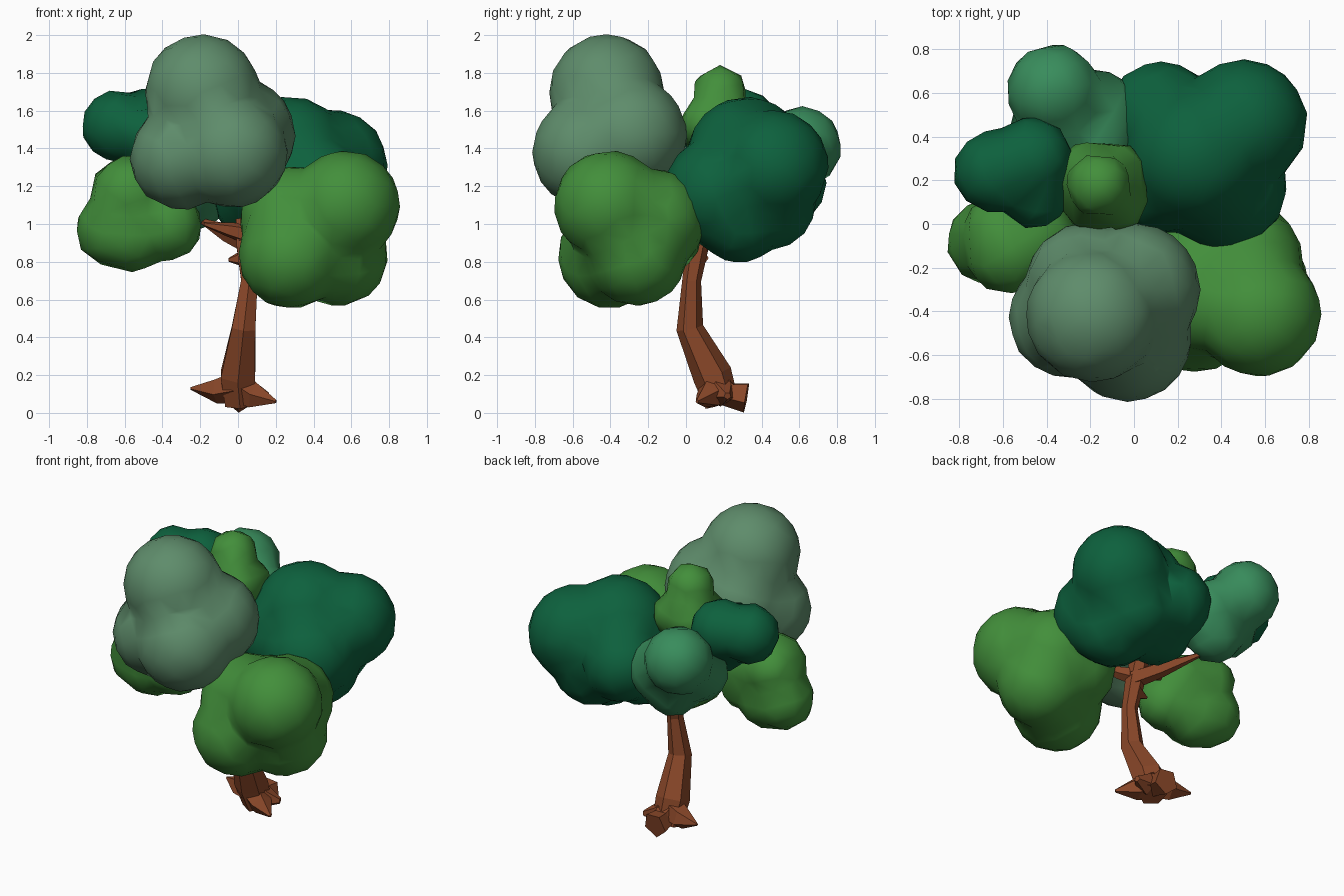
import bpy, bmesh
from mathutils import Vector, Matrix


def material(name, rgb):
    m = bpy.data.materials.new(name)
    lin = [c / 12.92 if c < 0.04 else ((c + 0.055) / 1.055) ** 2.4 for c in rgb]
    m.diffuse_color = (*lin, 1)
    return m


def add_object(name, bm, mat):
    me = bpy.data.meshes.new(name)
    bmesh.ops.recalc_face_normals(bm, faces=bm.faces[:])
    for f in bm.faces:
        f.smooth = True
    bm.to_mesh(me)
    bm.free()
    ob = bpy.data.objects.new(name, me)
    me.materials.append(mat)
    bpy.context.collection.objects.link(ob)
    return ob


def foliage(name, mat, blobs):
    """Clump of balls (x, y, z, radius) melted into one soft low-poly skin."""
    bm = bmesh.new()
    for x, y, z, r in blobs:
        bmesh.ops.create_icosphere(bm, subdivisions=3, radius=r * 1.02,
                                   matrix=Matrix.Translation((x, y, z)))
    ob = add_object(name, bm, mat)
    rm = ob.modifiers.new("Melt", 'REMESH')
    rm.mode = 'VOXEL'
    rm.voxel_size = 0.03
    rm.use_smooth_shade = True
    sm = ob.modifiers.new("Soften", 'SMOOTH')
    sm.factor = 0.5
    sm.iterations = 3
    dc = ob.modifiers.new("Low poly", 'DECIMATE')
    dc.ratio = 0.06


def tube(bm, path, sides=6):
    """Faceted limb through points (x, y, z, radius)."""
    pts = [Vector(p[:3]) for p in path]
    rings = []
    for i, p in enumerate(pts):
        d = pts[min(i + 1, len(pts) - 1)] - pts[max(i - 1, 0)]
        rot = Vector((0, 0, 1)).rotation_difference(d).to_matrix().to_4x4()
        mat = Matrix.Translation(p) @ rot
        ring = bmesh.ops.create_circle(bm, segments=sides, radius=path[i][3], matrix=mat)
        rings.append(ring["verts"])
    for a, b in zip(rings, rings[1:]):
        for i in range(sides):
            j = (i + 1) % sides
            bm.faces.new((a[i], a[j], b[j], b[i]))
    bm.faces.new(rings[0])
    bm.faces.new(rings[-1])


bark = material("bark", (0.54, 0.28, 0.16))
sage = material("sage", (0.37, 0.55, 0.42))
leaf = material("leaf", (0.26, 0.56, 0.23))
pine = material("pine", (0.05, 0.38, 0.24))
fern = material("fern", (0.22, 0.55, 0.36))

# trunk with two branches and a small knot
bm = bmesh.new()
tube(bm, [(0.01, 0.19, 0.05, 0.09), (0.0, 0.14, 0.20, 0.105), (0.03, 0.02, 0.45, 0.072),
          (0.06, 0.03, 0.70, 0.05), (0.045, 0.06, 0.88, 0.06), (0.04, 0.10, 1.02, 0.06)])
tube(bm, [(0.06, 0.06, 0.90, 0.06), (-0.05, 0.20, 0.95, 0.05), (-0.20, 0.42, 1.02, 0.012)], 5)
tube(bm, [(0.04, 0.07, 0.92, 0.055), (0.12, 0.0, 0.95, 0.04), (0.2, -0.08, 1.0, 0.01)], 5)
tube(bm, [(0.04, 0.06, 0.95, 0.055), (-0.05, 0.05, 0.97, 0.04), (-0.18, 0.04, 1.0, 0.01)], 5)
tube(bm, [(0.05, 0.06, 0.82, 0.06), (-0.05, 0.06, 0.81, 0.01)], 5)

# roots
for tip, r in [((-0.25, 0.24, 0.13), 0.008), ((0.20, 0.06, 0.06), 0.01),
               ((0.01, 0.32, 0.085), 0.085), ((0.16, 0.22, 0.09), 0.02)]:
    mid = Vector((0, 0.17, 0.11)).lerp(Vector(tip), 0.45)
    tube(bm, [(0.0, 0.16, 0.14, 0.09), (*mid, 0.07), (*tip, r)], 5)
add_object("trunk", bm, bark).data.shade_flat()

# foliage clumps
foliage("front_top_foliage", sage, [
    (-0.19, -0.42, 1.70, 0.30), (0.0, -0.30, 1.47, 0.30), (-0.03, -0.52, 1.38, 0.29),
    (-0.30, -0.43, 1.35, 0.27), (-0.22, -0.27, 1.45, 0.27)])
foliage("front_right_foliage", leaf, [
    (0.57, -0.41, 1.10, 0.285), (0.28, -0.40, 0.83, 0.275), (0.53, -0.26, 0.83, 0.26),
    (0.50, -0.17, 1.02, 0.27), (0.28, -0.32, 1.03, 0.27), (0.35, -0.18, 0.98, 0.27)])
foliage("back_right_foliage", pine, [
    (0.50, 0.46, 1.31, 0.29), (0.28, 0.32, 1.36, 0.31), (0.41, 0.17, 1.17, 0.285),
    (0.12, 0.50, 1.22, 0.24), (0.14, 0.20, 1.22, 0.24), (0.38, 0.44, 1.12, 0.25),
    (0.40, 0.28, 1.05, 0.25), (0.10, 0.33, 1.12, 0.22)])
foliage("back_left_foliage", fern, [
    (-0.37, 0.61, 1.41, 0.21), (-0.17, 0.50, 1.26, 0.20), (-0.38, 0.42, 1.27, 0.19),
    (-0.24, 0.48, 1.15, 0.18), (-0.18, 0.38, 1.28, 0.19)])
foliage("left_upper_foliage", pine, [
    (-0.64, 0.24, 1.52, 0.185), (-0.47, 0.30, 1.53, 0.185), (-0.45, 0.14, 1.47, 0.16),
    (-0.44, 0.22, 1.38, 0.16)])
foliage("left_lower_foliage", leaf, [
    (-0.66, -0.08, 0.97, 0.195), (-0.57, -0.12, 1.16, 0.20), (-0.37, -0.13, 0.99, 0.18),
    (-0.56, -0.10, 0.95, 0.20), (-0.61, -0.04, 1.17, 0.17), (-0.44, -0.08, 1.12, 0.18)])
foliage("top_foliage", leaf, [
    (-0.16, 0.18, 1.69, 0.145), (-0.21, 0.23, 1.50, 0.145), (-0.09, 0.23, 1.50, 0.145),
    (-0.08, 0.11, 1.53, 0.14), (-0.20, 0.11, 1.50, 0.14)])
